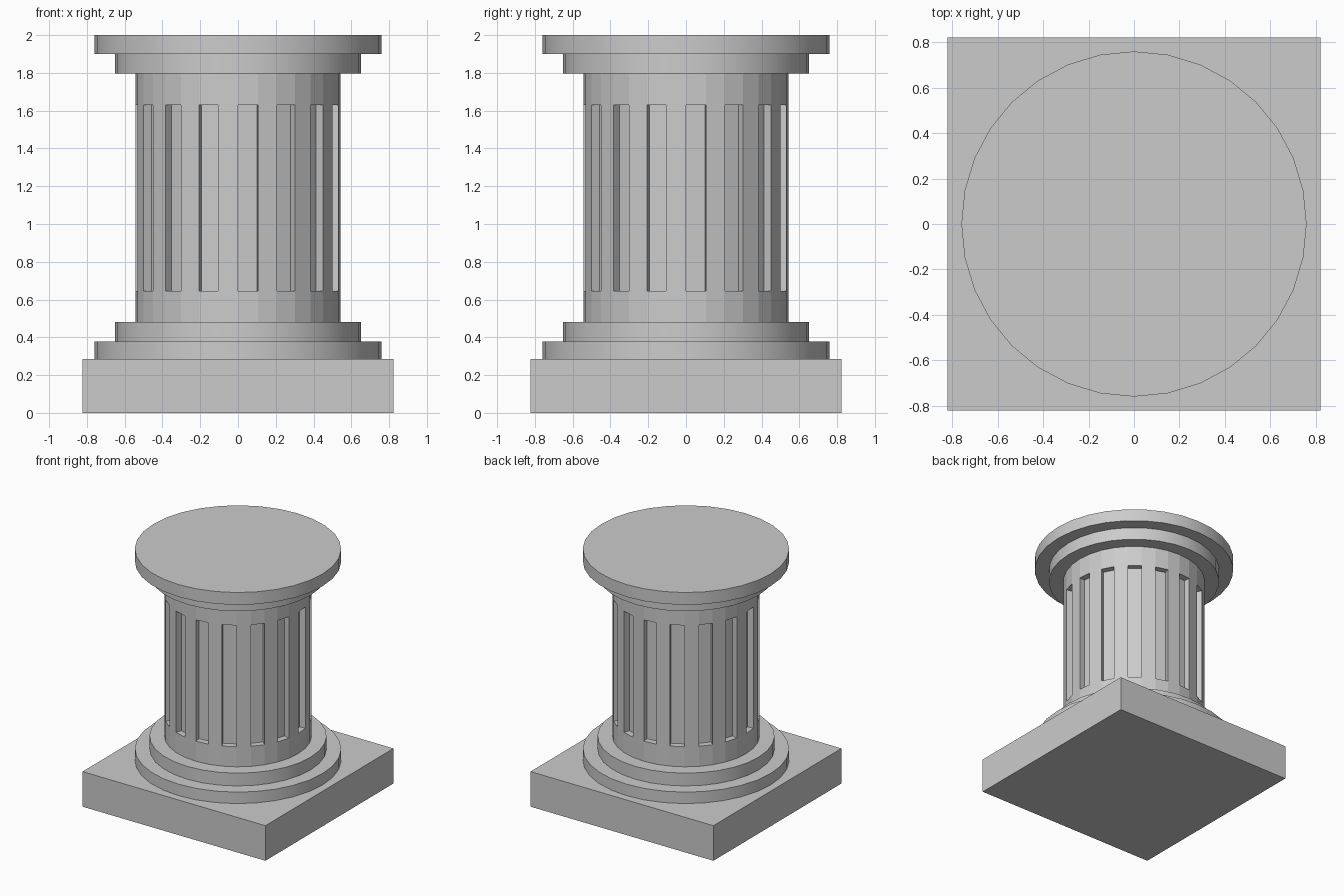
import bpy, bmesh, math

if "Cube" in bpy.data.objects:
    bpy.data.objects.remove(bpy.data.objects["Cube"])

SIDES = 32


def disc(name, radius, z0, z1):
    bpy.ops.mesh.primitive_cylinder_add(vertices=SIDES, radius=radius, depth=z1 - z0,
                                        location=(0, 0, (z0 + z1) / 2))
    bpy.context.object.name = name
    bpy.ops.object.shade_smooth_by_angle(angle=math.radians(30))


# Square plinth
bpy.ops.mesh.primitive_cube_add(size=1, location=(0, 0, 0.1425))
plinth = bpy.context.object
plinth.name = "plinth"
plinth.scale = (1.644, 1.644, 0.285)
bpy.ops.object.transform_apply(location=False, rotation=False, scale=True)

# Stepped round base and capital
disc("base_lower_ring", 0.76, 0.285, 0.378)
disc("base_upper_ring", 0.652, 0.378, 0.482)
disc("capital_lower_ring", 0.652, 1.798, 1.90)
disc("capital_top", 0.76, 1.90, 2.0)

# Shaft: stacked rings of flat faces, every other middle face sunk into a flute
bm = bmesh.new()
rings = []
for z in (0.482, 0.645, 1.631, 1.798):
    rings.append([bm.verts.new((0.542 * math.cos(math.tau * k / SIDES),
                                0.542 * math.sin(math.tau * k / SIDES), z))
                  for k in range(SIDES)])
flutes = []
for row in range(3):
    lo, hi = rings[row], rings[row + 1]
    for k in range(SIDES):
        n = (k + 1) % SIDES
        face = bm.faces.new((lo[k], lo[n], hi[n], hi[k]))
        if row == 1 and k % 2 == 0:
            flutes.append(face)
# Solid end caps
bm.faces.new(rings[0][::-1])
bm.faces.new(rings[-1])
bm.normal_update()
for face in bmesh.ops.extrude_discrete_faces(bm, faces=flutes)["faces"]:
    face.normal_update()
    bmesh.ops.translate(bm, verts=face.verts[:], vec=face.normal * -0.05)
bmesh.ops.recalc_face_normals(bm, faces=bm.faces[:])
mesh = bpy.data.meshes.new("fluted_shaft")
bm.to_mesh(mesh)
bm.free()
bpy.context.collection.objects.link(bpy.data.objects.new("fluted_shaft", mesh))
